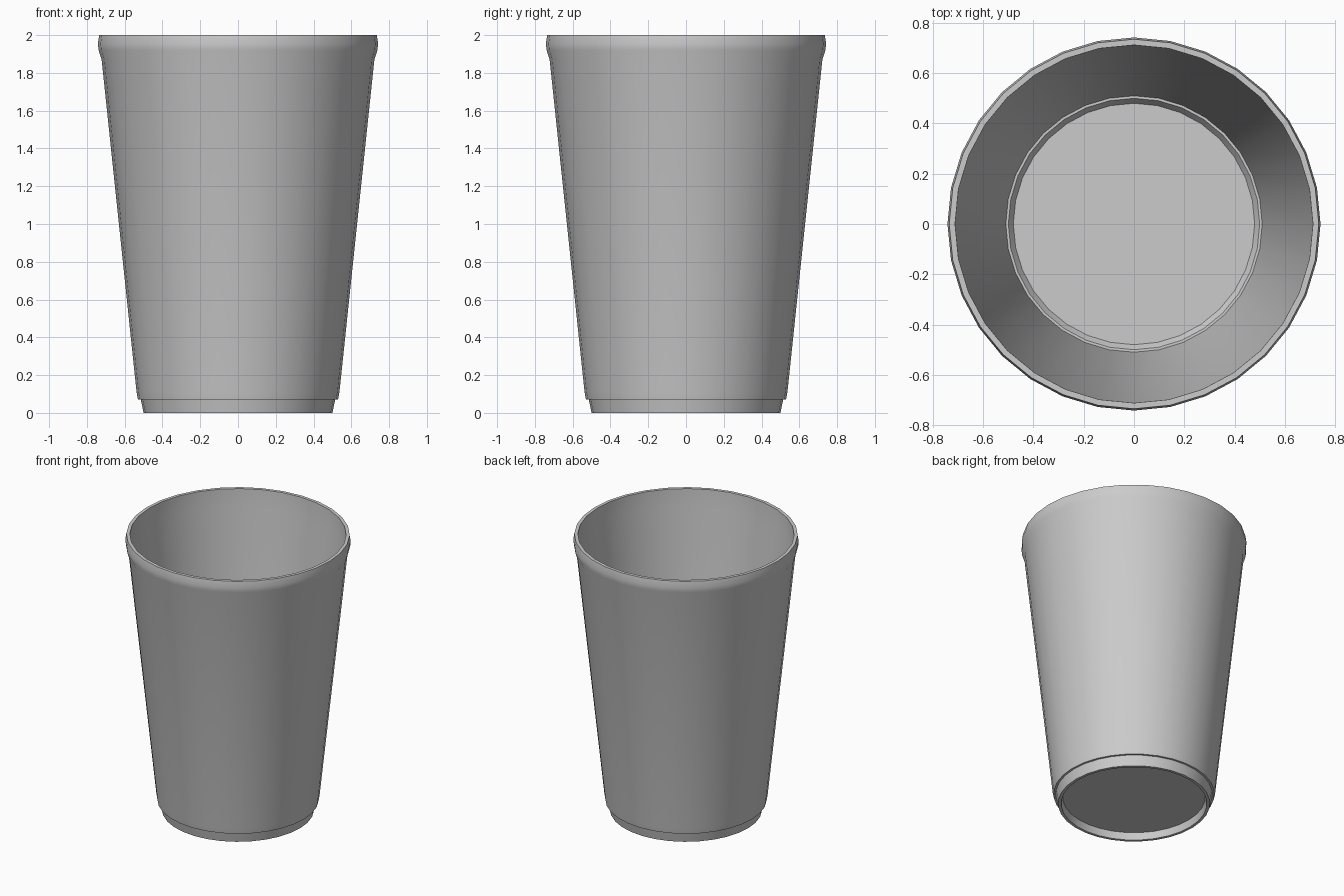
import bpy, bmesh, math

if "Cube" in bpy.data.objects:
    bpy.data.objects.remove(bpy.data.objects["Cube"])

SEGMENTS = 32

# Closed-at-axis cup profile (radius, height): underside, outer wall, rim, inner wall, floor
profile = [
    (0.0, 0.05), (0.47, 0.05), (0.48, 0.0),          # recessed underside
    (0.50, 0.0), (0.515, 0.072), (0.53, 0.072),      # foot and step
    (0.537, 0.11), (0.722, 1.87),                    # tapered wall
    (0.738, 1.92), (0.742, 1.955), (0.735, 2.0),     # rolled rim
    (0.712, 2.0), (0.708, 1.88),                     # lip to inside
    (0.51, 0.10), (0.50, 0.10), (0.48, 0.07),        # inner ledge
    (0.47, 0.07), (0.0, 0.07),                       # floor
]


def lathe(name, points, segments):
    bm = bmesh.new()
    rings = []
    for r, z in points:
        if r == 0:
            rings.append([bm.verts.new((0, 0, z))] * segments)
        else:
            rings.append([bm.verts.new((r * math.cos(2 * math.pi * i / segments),
                                        r * math.sin(2 * math.pi * i / segments), z))
                          for i in range(segments)])
    for a, b in zip(rings, rings[1:]):
        for i in range(segments):
            j = (i + 1) % segments
            quad = list(dict.fromkeys((a[i], a[j], b[j], b[i])))
            bm.faces.new(quad)
    bmesh.ops.recalc_face_normals(bm, faces=bm.faces)
    mesh = bpy.data.meshes.new(name)
    bm.to_mesh(mesh)
    bm.free()
    obj = bpy.data.objects.new(name, mesh)
    bpy.context.collection.objects.link(obj)
    return obj


cup = lathe("cup", profile, SEGMENTS)
bpy.context.view_layer.objects.active = cup
cup.select_set(True)
bpy.ops.object.shade_smooth_by_angle(angle=math.radians(35))
